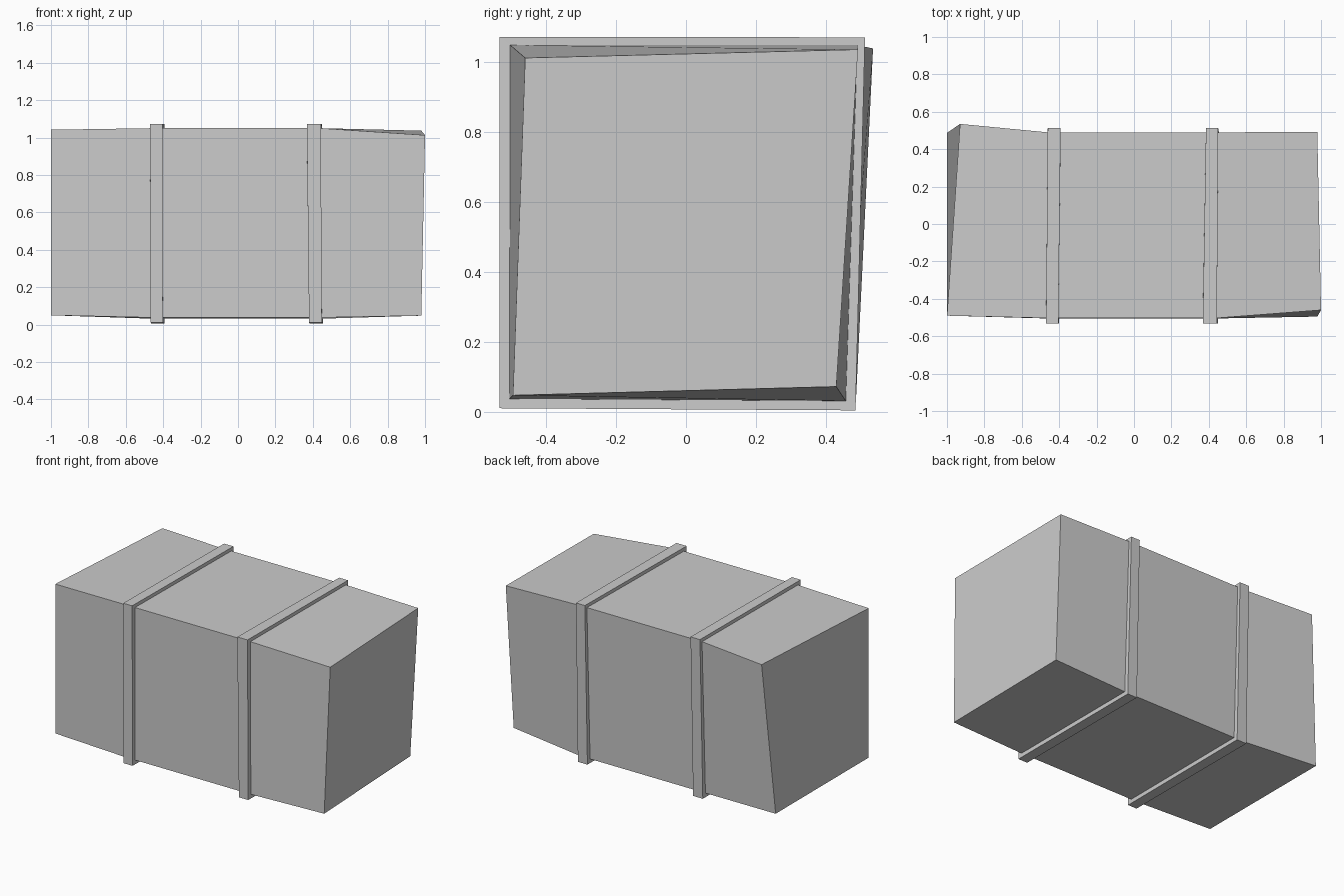
import bpy, bmesh

if "Cube" in bpy.data.objects:
    bpy.data.objects.remove(bpy.data.objects["Cube"])


def loft(name, sections, capped):
    """Skin four-cornered sections (front-bottom, front-top, back-top, back-bottom)."""
    bm = bmesh.new()
    rings = [[bm.verts.new(p) for p in s] for s in sections]
    for a, b in zip(rings, rings[1:]):
        for i in range(4):
            j = (i + 1) % 4
            bm.faces.new((a[i], a[j], b[j], b[i]))
    if capped:
        bm.faces.new(rings[0])
        bm.faces.new(rings[-1])
    bmesh.ops.recalc_face_normals(bm, faces=bm.faces)
    mesh = bpy.data.meshes.new(name)
    bm.to_mesh(mesh)
    bm.free()
    obj = bpy.data.objects.new(name, mesh)
    bpy.context.collection.objects.link(obj)
    return obj


def section(xs, yz):
    return [(x, y, z) for x, (y, z) in zip(xs, yz)]


# Slightly skewed waist outline and the raised band outline
inner = [(-0.505, 0.038), (-0.503, 1.05), (0.49, 1.05), (0.457, 0.032)]
outer = [(-0.533, 0.011), (-0.533, 1.073), (0.512, 1.072), (0.485, 0.005)]

# Band edges per corner
bands = {
    "left_band": ([-0.467, -0.47, -0.461, -0.463], [-0.402, -0.405, -0.392, -0.392]),
    "right_band": ([0.38, 0.368, 0.385, 0.385], [0.448, 0.443, 0.45, 0.455]),
}

# Crate body with uneven ends
left_end = [(-1, -0.49, 0.05), (-1, -0.49, 1.042),
            (-0.93, 0.535, 1.04), (-1, 0.487, 0.05)]
right_end = [(0.98, -0.495, 0.048), (1, -0.46, 1.013),
             (0.98, 0.492, 1.037), (0.965, 0.43, 0.073)]
waist = [section(xs, inner) for pair in bands.values() for xs in pair]
loft("crate_body", [left_end] + waist + [right_end], True)

# Straps wrapped around the crate
for name, (x0, x1) in bands.items():
    loft(name, [section(x0, inner), section(x0, outer),
                section(x1, outer), section(x1, inner)], False)
